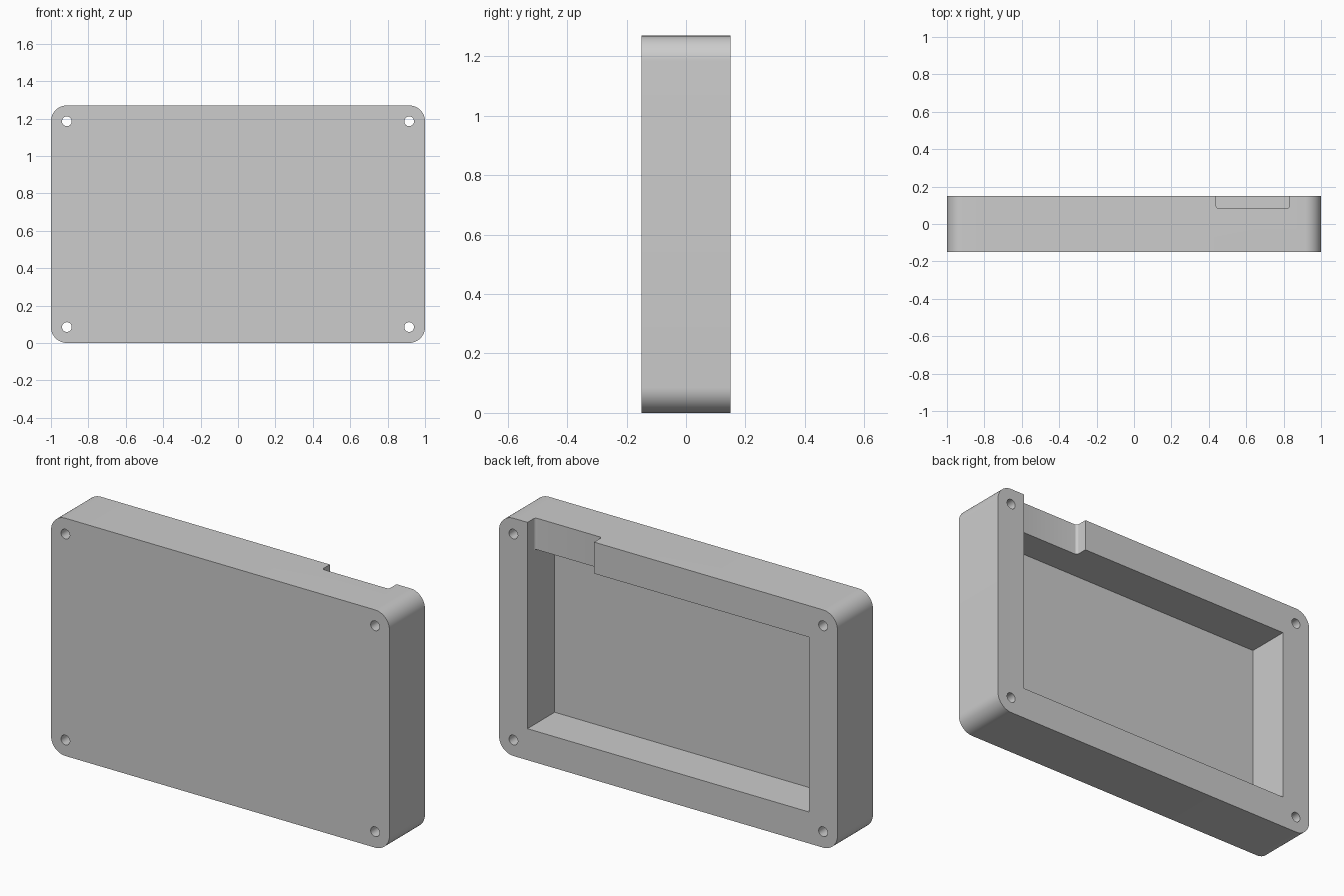
import bpy, bmesh
from math import sin, cos, pi

cube = bpy.data.objects.get("Cube")
if cube:
    bpy.data.objects.remove(cube, do_unlink=True)

WIDTH, HEIGHT, DEPTH = 2.0, 1.27, 0.30
BACK = DEPTH / 2
CORNER = 0.085          # corner radius, concentric with the screw holes
RIM = 0.168             # width of the rim round the cavity
FLOOR = -0.08           # y of the cavity floor
MID = HEIGHT / 2
POCKET = WIDTH / 2 - RIM


def rounded_rect(cx, cy, w, h, radii, steps=12):
    """Outline points; radii run right-top, left-top, left-bottom, right-bottom."""
    points = []
    for i, (sx, sy) in enumerate([(1, 1), (-1, 1), (-1, -1), (1, -1)]):
        r = radii[i]
        for k in range(steps + 1 if r else 1):
            a = (i + k / steps) * pi / 2
            points.append((cx + sx * (w / 2 - r) + r * cos(a),
                           cy + sy * (h / 2 - r) + r * sin(a)))
    return points


def prism(name, outline, axis, start, end):
    """Extrude an outline along y (outline is x, z) or z (outline is x, y)."""
    bm = bmesh.new()
    place = (lambda p: (p[0], start, p[1])) if axis == "y" else (lambda p: (p[0], p[1], start))
    face = bm.faces.new([bm.verts.new(place(p)) for p in outline])
    new = bmesh.ops.extrude_face_region(bm, geom=[face])["geom"]
    shift = (0, end - start, 0) if axis == "y" else (0, 0, end - start)
    bmesh.ops.translate(bm, vec=shift, verts=[g for g in new if isinstance(g, bmesh.types.BMVert)])
    bmesh.ops.recalc_face_normals(bm, faces=bm.faces)
    mesh = bpy.data.meshes.new(name)
    bm.to_mesh(mesh)
    bm.free()
    obj = bpy.data.objects.new(name, mesh)
    bpy.context.collection.objects.link(obj)
    return obj


def cut(target, cutter):
    cutter.hide_render = True
    mod = target.modifiers.new("cut", "BOOLEAN")
    mod.operation, mod.solver, mod.object = "DIFFERENCE", "EXACT", cutter
    bpy.context.view_layer.objects.active = target
    bpy.ops.object.modifier_apply(modifier=mod.name)
    bpy.data.objects.remove(cutter, do_unlink=True)


# Rounded slab
case = prism("enclosure_shell", rounded_rect(0, MID, WIDTH, HEIGHT, [CORNER] * 4),
             "y", -BACK, BACK)

# Cavity open to the back
cut(case, prism("cavity_cutter",
                rounded_rect(0, MID, 2 * POCKET, HEIGHT - 2 * RIM, [0] * 4),
                "y", FLOOR, BACK + 0.1))

# Cable notch through the top rim, with softened inner corners
left, right, bottom, top = 0.438, POCKET, 0.085, BACK + 0.1
cut(case, prism("notch_cutter",
                rounded_rect((left + right) / 2, (bottom + top) / 2, right - left, top - bottom,
                             [0, 0, 0.014, 0.014], 6),
                "z", HEIGHT - RIM - 0.06, HEIGHT + 0.1))

# Screw holes through the four corners
for sx in (-1, 1):
    for sz in (-1, 1):
        x = sx * (WIDTH / 2 - CORNER)
        z = MID + sz * (MID - CORNER)
        cut(case, prism("hole_cutter", rounded_rect(x, z, 0.052, 0.052, [0.026] * 4, 8)[:],
                        "y", -BACK - 0.1, BACK + 0.1))

# Merge the duplicate points left where round outlines meet
bm = bmesh.new()
bm.from_mesh(case.data)
bmesh.ops.remove_doubles(bm, verts=bm.verts, dist=0.0001)
bm.to_mesh(case.data)
bm.free()

# Plain grey plastic
grey = bpy.data.materials.new("light_grey")
grey.use_nodes = True
colour = (0.604, 0.604, 0.604, 1)
grey.diffuse_color = colour
grey.node_tree.nodes["Principled BSDF"].inputs["Base Color"].default_value = colour
case.data.materials.clear()
case.data.materials.append(grey)

# Smooth round corners, sharp edges
bpy.ops.object.select_all(action="DESELECT")
case.select_set(True)
bpy.context.view_layer.objects.active = case
bpy.ops.object.shade_smooth_by_angle(angle=pi / 6)
